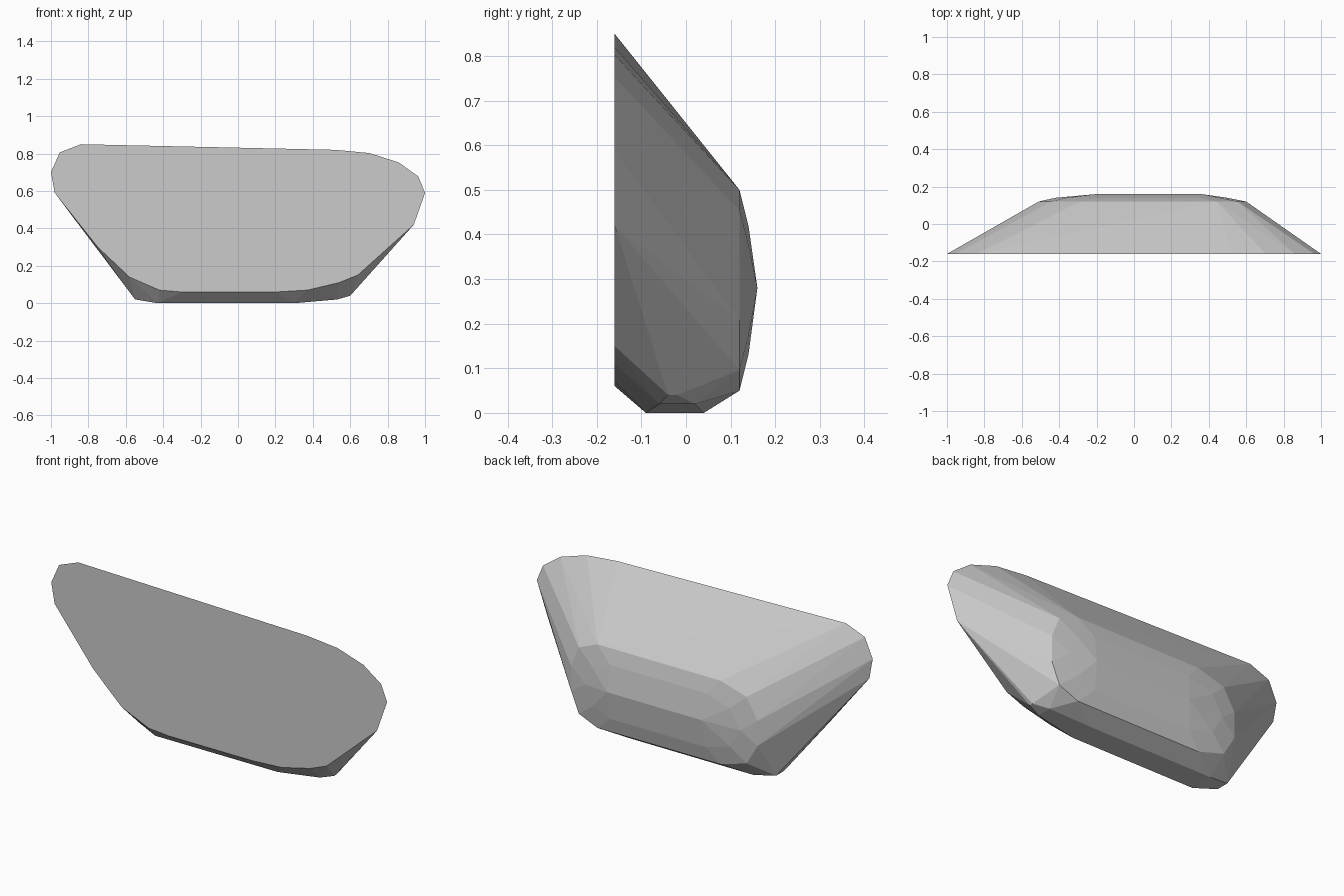
import bpy
import bmesh
from math import sin, cos, pi


def remove_default_cube():
    cube = bpy.data.objects.get("Cube")
    if cube:
        bpy.data.objects.remove(cube, do_unlink=True)


def make_material(name, colour):
    material = bpy.data.materials.new(name)
    material.use_nodes = True
    material.diffuse_color = colour
    shader = material.node_tree.nodes["Principled BSDF"]
    shader.inputs["Base Color"].default_value = colour
    return material


def corner(x, z, width, height, steps):
    """Points of a rounded corner inside the extreme position x, z.

    The signs of width and height tell which way the corner opens.
    """
    arc = [pi / 2 * step / steps for step in range(steps + 1)]
    return [(x + width * (1 - cos(a)), z + height * (1 - sin(a))) for a in arc]


def rounded_ring(y, left, right, low, high, rounding, steps):
    """Rounded box outline standing at depth y, softer on the left."""
    height = rounding * (high - low)
    outline = []
    for z, rise in ((low, height), (high, -height)):
        outline += corner(right, z, -height, rise, steps)
        outline += corner(left, z, height * 1.4, rise, steps)
    return [(x, y, z) for x, z in outline]


def front_outline(y):
    """Flat front: rounded upper corners and a tapering lower edge."""
    outline = corner(-1, 0.85, 0.16, -0.15, steps=2)
    outline += corner(1, 0.82, -0.48, -0.23, steps=4)
    taper_left = [(-0.98, 0.59), (-0.75, 0.3), (-0.58, 0.14), (-0.42, 0.07)]
    taper_right = [(0.37, 0.07), (0.54, 0.11), (0.64, 0.15), (0.94, 0.42)]
    lower_edge = [(-0.3, 0.06), (0.2, 0.06)]
    outline += taper_left + lower_edge + taper_right
    return [(x, y, z) for x, z in outline]


def underside():
    """Cross bars along the narrow base, lifting towards both ends."""
    stations = [(-0.55, 0.02, -0.05, 0.02), (-0.43, 0, -0.09, 0.04),
                (0.3, 0, -0.09, 0.04), (0.53, 0.02, -0.06, 0.02),
                (0.6, 0.04, -0.04, -0.02)]
    return [(x, y, z) for x, z, *edges in stations for y in edges]


def wrap(name, points, material):
    """Wrap a faceted block around the given outlines."""
    bm = bmesh.new()
    for point in points:
        bm.verts.new(point)
    bmesh.ops.convex_hull(bm, input=bm.verts[:])
    loose = [vert for vert in bm.verts if not vert.link_faces]
    bmesh.ops.delete(bm, geom=loose, context='VERTS')
    bmesh.ops.dissolve_limit(bm, angle_limit=0.01,
                             verts=bm.verts[:], edges=bm.edges[:])
    bmesh.ops.recalc_face_normals(bm, faces=bm.faces[:])
    mesh = bpy.data.meshes.new(name)
    bm.to_mesh(mesh)
    bm.free()
    mesh.materials.append(material)
    block = bpy.data.objects.new(name, mesh)
    bpy.context.collection.objects.link(block)


remove_default_cube()
grey = make_material("stone_grey", (0.6, 0.6, 0.6, 1))

# Flat front and narrow base
profile = front_outline(y=-0.16) + underside()

# Bevelled back: shoulder, inner bevel and central ridge
profile += rounded_ring(0.12, left=-0.51, right=0.6, low=0.05, high=0.5,
                        rounding=0.35, steps=2)
profile += rounded_ring(0.14, left=-0.42, right=0.5, low=0.13, high=0.42,
                        rounding=0.5, steps=2)
profile += [(-0.2, 0.16, 0.28), (0.36, 0.16, 0.28)]

wrap("faceted_block", profile, grey)
